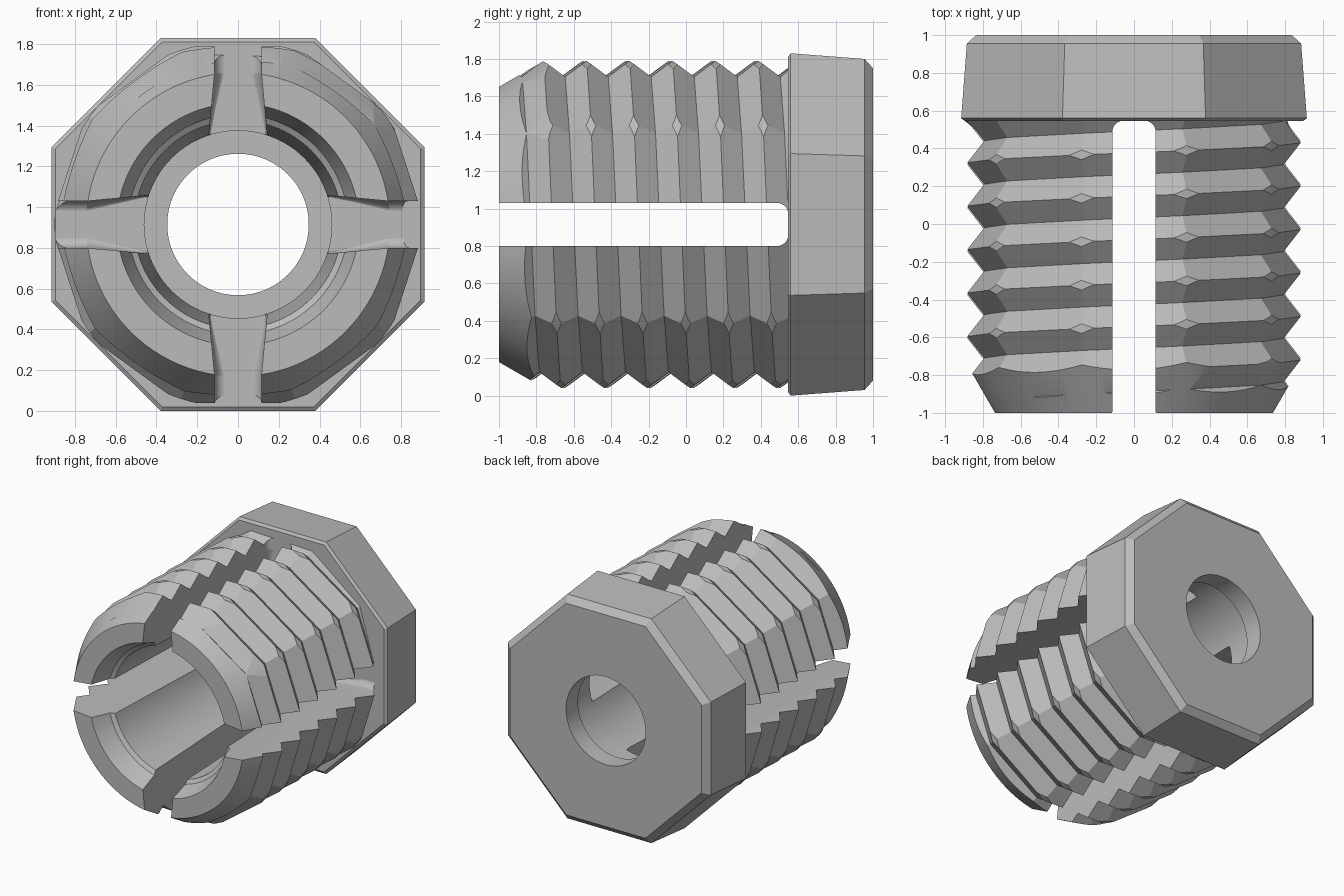
import bpy, bmesh, math
from mathutils import Matrix

if "Cube" in bpy.data.objects:
    bpy.data.objects.remove(bpy.data.objects["Cube"])

AXIS_Z = 0.915      # height of the long axis
HEAD_Y = 0.545      # front face of the head
PITCH = 0.23

grey = bpy.data.materials.new("plain grey")
grey.use_nodes = True
grey.diffuse_color = (0.5, 0.5, 0.5, 1)
grey.node_tree.nodes["Principled BSDF"].inputs["Base Color"].default_value = (0.5, 0.5, 0.5, 1)


def finish(bm, name):
    """Turn a bmesh built around the y axis into an object at axis height."""
    bmesh.ops.recalc_face_normals(bm, faces=bm.faces)
    bmesh.ops.translate(bm, verts=bm.verts, vec=(0, 0, AXIS_Z))
    mesh = bpy.data.meshes.new(name)
    bm.to_mesh(mesh)
    bm.free()
    mesh.materials.append(grey)
    obj = bpy.data.objects.new(name, mesh)
    bpy.context.collection.objects.link(obj)
    return obj


def loft(sections, name):
    """Join (y, [(x, z), ...]) sections into a capped solid."""
    bm = bmesh.new()
    rings = [[bm.verts.new((x, y, z)) for x, z in pts] for y, pts in sections]
    for a, b in zip(rings, rings[1:]):
        for i in range(len(a)):
            j = (i + 1) % len(a)
            bm.faces.new((a[i], a[j], b[j], b[i]))
    bm.faces.new(rings[0])
    bm.faces.new(rings[-1])
    return finish(bm, name)


def circle(radius, sides, turn=0.0):
    return [(radius * math.cos(turn + math.tau * i / sides),
             radius * math.sin(turn + math.tau * i / sides)) for i in range(sides)]


def lathe(profile, name, sides=96):
    return loft([(y, circle(r, sides)) for y, r in profile], name)


def combine(obj, tool, operation):
    mod = obj.modifiers.new(operation, "BOOLEAN")
    mod.operation = operation
    mod.solver = "EXACT"
    mod.object = tool
    bpy.context.view_layer.objects.active = obj
    bpy.ops.object.modifier_apply(modifier=mod.name)


def ten_sided_thread(crest, valley, columns=10, steps=24):
    """Faceted screw thread, longer than needed at both ends."""
    bm = bmesh.new()
    start = 0.32 - 7 * PITCH
    cols = []
    for k in range(columns):
        a = math.tau * k / columns
        col = []
        for j in range(steps + 1):
            r = valley if j % 2 else crest
            y = start + PITCH * (k / columns + j / 2)
            col.append(bm.verts.new((-r * math.cos(a), y, r * math.sin(a))))
        cols.append(col)
    for k in range(columns):
        # the last column meets the first one a full pitch further on
        nxt = cols[k + 1] if k + 1 < columns else cols[0][2:]
        for j in range(len(nxt) - 1):
            bm.faces.new((cols[k][j], nxt[j], nxt[j + 1], cols[k][j + 1]))
    low = [c[0] for c in cols] + [cols[0][2], cols[0][1]]
    high = [c[-1] for c in cols] + [cols[-1][-2], cols[-1][-3]]
    for loop, y in ((low, start - 0.5), (high, start + PITCH * steps / 2 + 0.8)):
        tip = bm.verts.new((0, y, 0))
        for i, v in enumerate(loop):
            bm.faces.new((v, loop[(i + 1) % len(loop)], tip))
    return finish(bm, "threaded_sleeve")


def slot_section(inset):
    """Slot outline, wider toward the bore; inset rounds its closed end."""
    half = [(0.142 - inset * 0.15, 0.3), (0.142 - inset * 0.15, 0.45),
            (0.115 - inset, 0.74), (0.115 - inset, 1.1)]
    return half + [(-x, z) for x, z in reversed(half)]


# Threaded sleeve, trimmed to a cylinder with a tapered tip
sleeve = ten_sided_thread(0.92, 0.83)
envelope = lathe([(-1, 0.745), (-0.728, 0.9), (HEAD_Y + 0.03, 0.9)], "trim_envelope")
combine(sleeve, envelope, "INTERSECT")

# Octagonal head with a tapered side and bevelled rims
turn = math.pi / 8
head = loft([(y, circle(apothem / math.cos(turn), 8, turn)) for y, apothem in
             ((HEAD_Y, 0.895), (0.56, 0.915), (0.955, 0.885), (1, 0.835))],
            "octagonal_head")

# Stepped bore through both parts
bore = lathe([(-1.1, 0.63), (-0.85, 0.54), (-0.83, 0.51), (HEAD_Y, 0.46),
              (0.85, 0.46), (0.851, 0.347), (1.1, 0.347)], "bore_cutter")
for part in (sleeve, head):
    combine(part, bore, "DIFFERENCE")

# Four slots with rounded closed ends
radius = 0.06
sections = [(-1.1, slot_section(0))]
for i in range(9):
    a = math.pi / 2 * i / 8
    sections.append((HEAD_Y + 0.002 - radius * (1 - math.sin(a)),
                     slot_section(radius * (1 - math.cos(a)))))
slot = loft(sections, "slot_cutter")
centre = Matrix.Translation((0, 0, AXIS_Z))
quarter = centre @ Matrix.Rotation(math.pi / 2, 4, "Y") @ centre.inverted()
for i in range(4):
    combine(sleeve, slot, "DIFFERENCE")
    slot.data.transform(quarter)

for helper in (envelope, bore, slot):
    bpy.data.objects.remove(helper)

# Smooth the round surfaces, keep the facets crisp
for part in (sleeve, head):
    bpy.ops.object.select_all(action="DESELECT")
    part.select_set(True)
    bpy.context.view_layer.objects.active = part
    bpy.ops.object.shade_smooth_by_angle(angle=math.radians(12))
